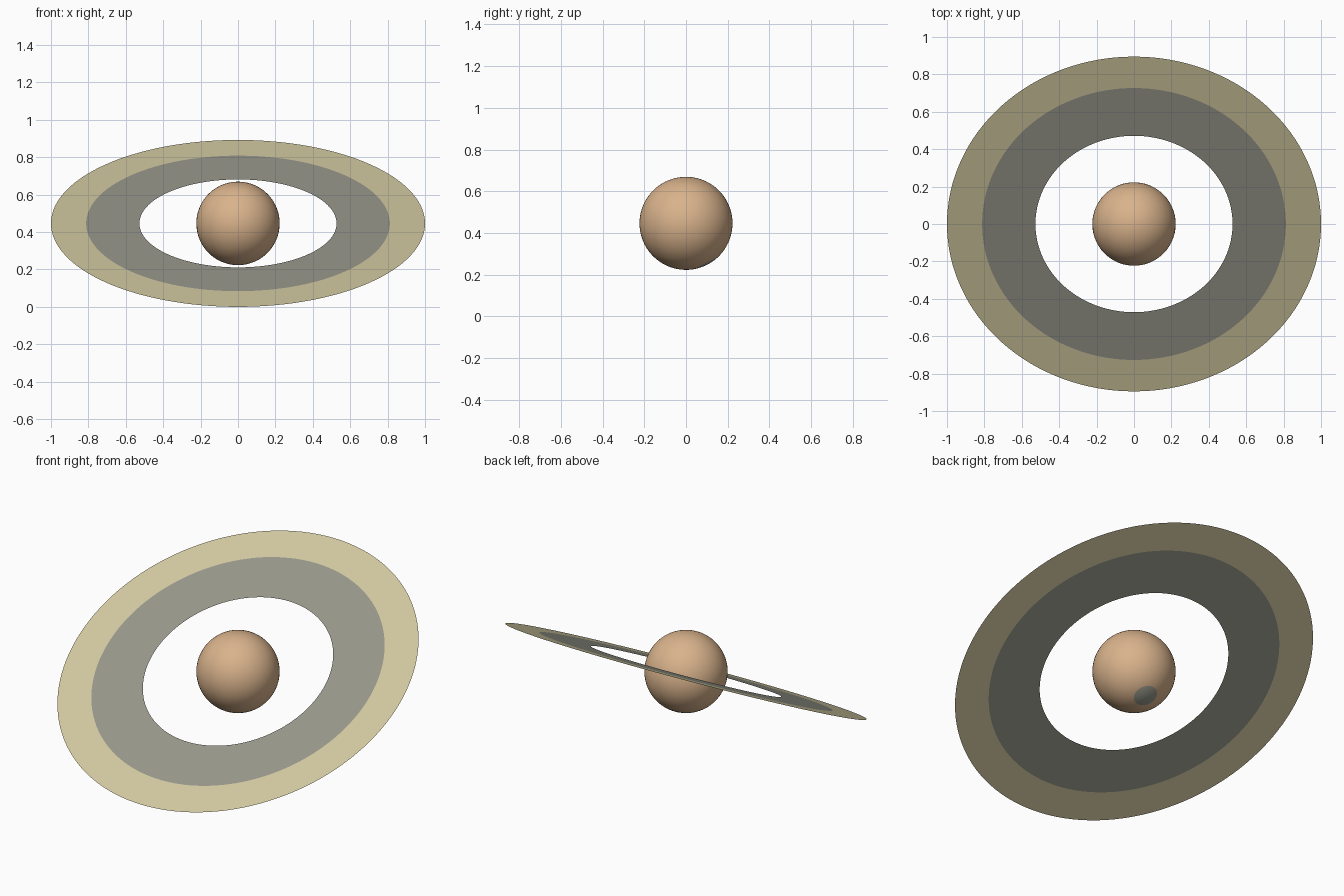
import bpy, bmesh, math
from mathutils import Matrix

if "Cube" in bpy.data.objects:
    bpy.data.objects.remove(bpy.data.objects["Cube"])

TILT = math.radians(26.5)
RADIUS = 0.223
CENTRE_Z = math.sin(TILT)
PLACE = Matrix.Translation((0, 0, CENTRE_Z)) @ Matrix.Rotation(TILT, 4, 'X')


def material(name, srgb):
    m = bpy.data.materials.new(name)
    lin = [((c / 255 + 0.055) / 1.055) ** 2.4 for c in srgb]
    m.diffuse_color = (*lin, 1)
    m.use_nodes = True
    m.node_tree.nodes["Principled BSDF"].inputs["Base Color"].default_value = m.diffuse_color
    return m


tan = material("planet_tan", (217, 179, 140))
grey = material("ring_grey", (151, 151, 139))
sand = material("ring_sand", (210, 201, 160))


def make_object(name, bm, mats, smooth):
    for f in bm.faces:
        f.smooth = smooth
    mesh = bpy.data.meshes.new(name)
    bm.to_mesh(mesh)
    bm.free()
    for m in mats:
        mesh.materials.append(m)
    ob = bpy.data.objects.new(name, mesh)
    ob.matrix_world = PLACE
    bpy.context.collection.objects.link(ob)


# Planet ball, with a grey cap around its south pole
bm = bmesh.new()
bmesh.ops.create_uvsphere(bm, u_segments=64, v_segments=32, radius=RADIUS)
cap_z = -RADIUS * math.cos(math.radians(16.9))
for f in bm.faces:
    f.material_index = 1 if f.calc_center_median().z < cap_z else 0
make_object("planet", bm, [tan, grey], True)


# Flat rings without thickness, tilted with the planet
def flat_ring(name, inner, outer, mat, n=128):
    bm = bmesh.new()
    loops = []
    for r in (inner, outer):
        loops.append([bm.verts.new((r * math.cos(2 * math.pi * i / n),
                                    r * math.sin(2 * math.pi * i / n), 0))
                      for i in range(n)])
    a, b = loops
    for i in range(n):
        j = (i + 1) % n
        bm.faces.new((a[i], b[i], b[j], a[j]))
    make_object(name, bm, [mat], False)


flat_ring("inner_ring", 0.527, 0.812, grey)
flat_ring("outer_ring", 0.812, 1.0, sand)
